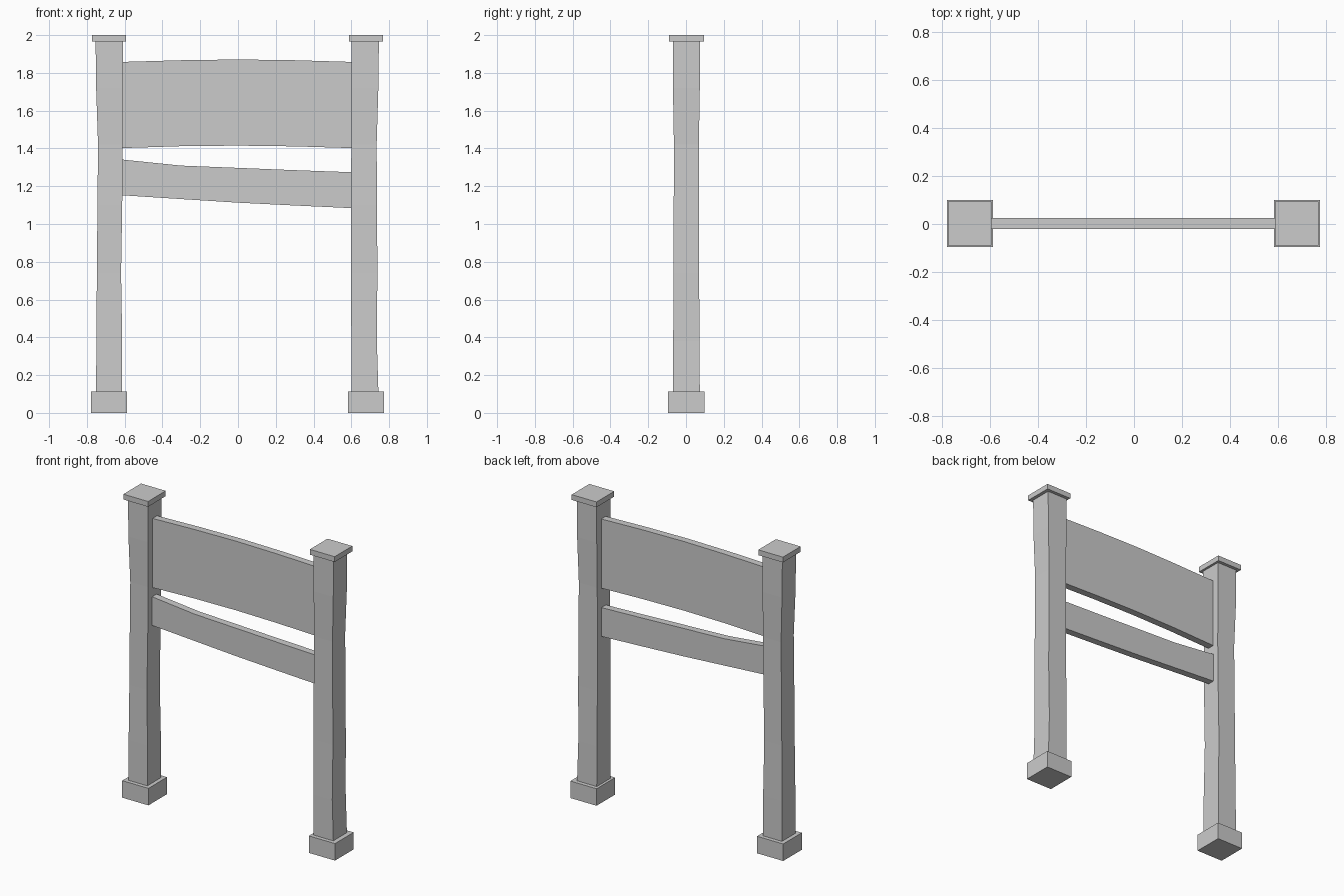
import bpy, bmesh

YC = 0.002


def loft(name, rings):
    """Skin a row of four-cornered rings into a closed, flat-faced solid."""
    bm = bmesh.new()
    rows = [[bm.verts.new(p) for p in ring] for ring in rings]
    for a, b in zip(rows, rows[1:]):
        for i in range(4):
            j = (i + 1) % 4
            bm.faces.new((a[i], a[j], b[j], b[i]))
    bm.faces.new(rows[0][::-1])
    bm.faces.new(rows[-1])
    bmesh.ops.recalc_face_normals(bm, faces=bm.faces)
    mesh = bpy.data.meshes.new(name)
    bm.to_mesh(mesh)
    bm.free()
    obj = bpy.data.objects.new(name, mesh)
    bpy.context.collection.objects.link(obj)


def upright(name, sections):
    """Sections are (z, x min, x max, half depth)."""
    loft(name, [[(x0, YC - d, z), (x1, YC - d, z), (x1, YC + d, z), (x0, YC + d, z)]
                for z, x0, x1, d in sections])


def board(name, sections, half=0.0235):
    """Sections are (x, z bottom, z top)."""
    y0, y1 = YC - half, YC + half
    loft(name, [[(x, y0, b), (x, y1, b), (x, y1, t), (x, y0, t)]
                for x, b, t in sections])


# Slightly uneven hand-cut posts
upright("left_post", [
    (0.09, -0.751, -0.613, 0.071), (0.38, -0.750, -0.613, 0.070),
    (0.74, -0.747, -0.619, 0.067), (1.10, -0.744, -0.613, 0.067),
    (1.42, -0.741, -0.610, 0.066), (1.72, -0.751, -0.609, 0.071),
    (1.975, -0.754, -0.608, 0.071)])
upright("right_post", [
    (0.09, 0.600, 0.744, 0.071), (0.38, 0.600, 0.735, 0.070),
    (0.74, 0.598, 0.738, 0.067), (1.10, 0.598, 0.736, 0.067),
    (1.42, 0.600, 0.734, 0.066), (1.72, 0.600, 0.743, 0.071),
    (1.975, 0.600, 0.746, 0.071)])

# Base blocks and caps
for side, base, cap in (("left", (-0.778, -0.587), (-0.773, -0.593)),
                        ("right", (0.583, 0.774), (0.587, 0.768))):
    upright(side + "_base", [(0.0, *base, 0.097), (0.112, *base, 0.097)])
    upright(side + "_cap", [(1.965, *cap, 0.092), (2.0, *cap, 0.092)])

# Arched sign board and sloping lower rail
board("sign_board", [(-0.613, 1.402, 1.858), (-0.3, 1.412, 1.867), (0.0, 1.415, 1.871),
                     (0.3, 1.411, 1.867), (0.603, 1.402, 1.858)])
board("lower_rail", [(-0.613, 1.152, 1.341), (-0.3, 1.132, 1.309), (0.0, 1.113, 1.297),
                     (0.3, 1.098, 1.285), (0.603, 1.084, 1.274)])
